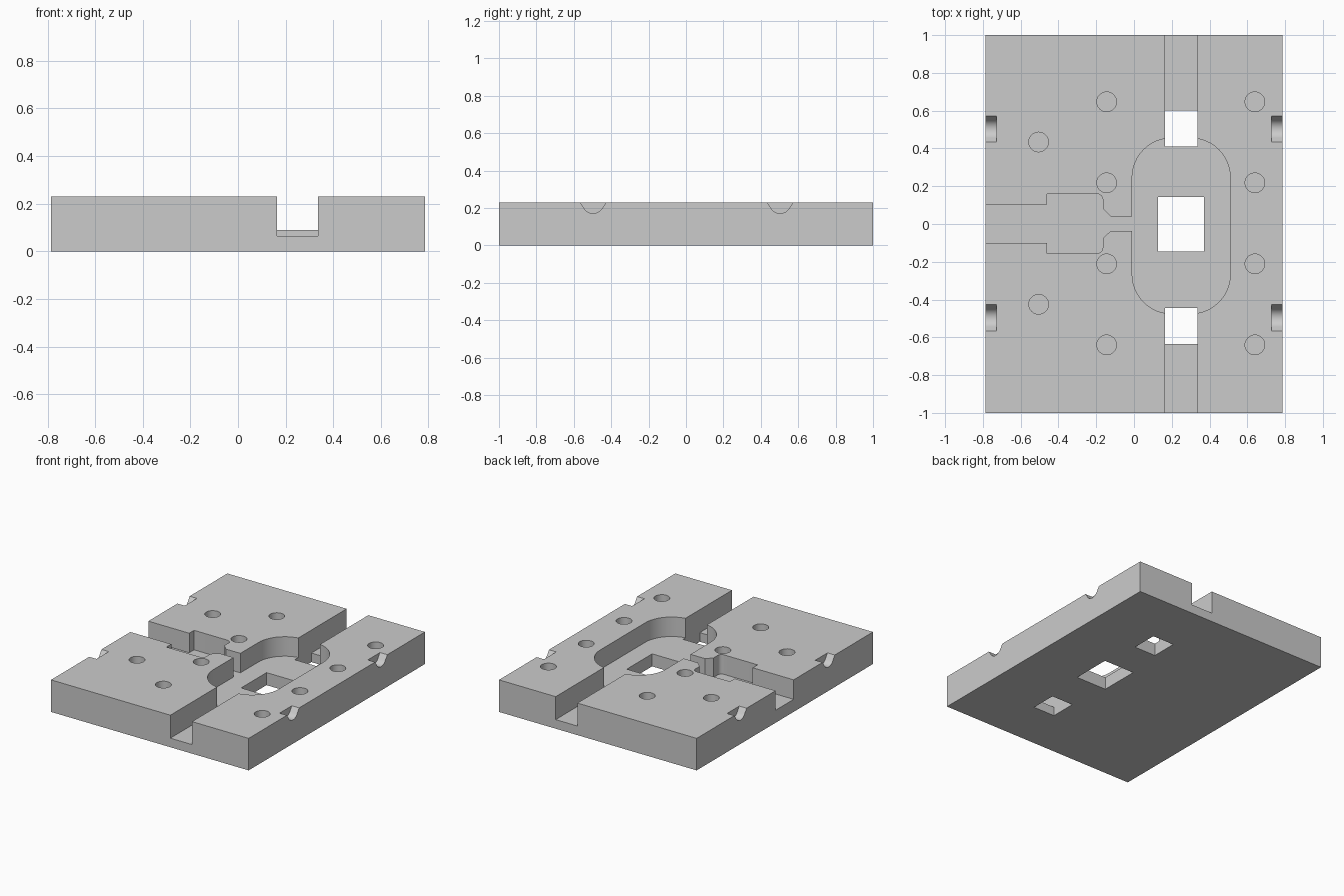
import bpy
import bmesh
from math import pi, sin, cos, radians

if "Cube" in bpy.data.objects:
    bpy.data.objects.remove(bpy.data.objects["Cube"], do_unlink=True)

HALF_X, HALF_Y, TOP = 0.785, 1.0, 0.23
POCKET_Z, CHANNEL_Z, ABOVE = 0.09, 0.065, 0.4

grey = bpy.data.materials.new("plain_grey")
grey.use_nodes = True
grey.diffuse_color = (0.6, 0.6, 0.6, 1)
grey.node_tree.nodes["Principled BSDF"].inputs["Base Color"].default_value = (0.6, 0.6, 0.6, 1)


def prism(name, outline, low, high, axis="z"):
    """Extrude a closed outline along z, or a (y, z) outline along x."""
    def place(u, v, w):
        return (u, v, w) if axis == "z" else (w, u, v)
    bm = bmesh.new()
    bottom = [bm.verts.new(place(u, v, low)) for u, v in outline]
    top = [bm.verts.new(place(u, v, high)) for u, v in outline]
    bm.faces.new(bottom)
    bm.faces.new(top)
    for i in range(len(outline)):
        j = (i + 1) % len(outline)
        bm.faces.new((bottom[i], bottom[j], top[j], top[i]))
    bmesh.ops.recalc_face_normals(bm, faces=bm.faces)
    mesh = bpy.data.meshes.new(name)
    bm.to_mesh(mesh)
    bm.free()
    mesh.materials.append(grey)
    obj = bpy.data.objects.new(name, mesh)
    bpy.context.collection.objects.link(obj)
    return obj


def rect(x0, x1, y0, y1):
    return [(x0, y0), (x1, y0), (x1, y1), (x0, y1)]


def arc(cx, cy, r, start, end, steps):
    angles = [radians(start + (end - start) * i / steps) for i in range(steps + 1)]
    return [(cx + r * cos(a), cy + r * sin(a)) for a in angles]


def circle(cx, cy, r, count=32):
    return [(cx + r * cos(2 * pi * i / count), cy + r * sin(2 * pi * i / count))
            for i in range(count)]


def rounded_rect(x0, x1, y0, y1, r):
    return (arc(x1 - r, y1 - r, r, 0, 90, 12) + arc(x0 + r, y1 - r, r, 90, 180, 12)
            + arc(x0 + r, y0 + r, r, 180, 270, 12) + arc(x1 - r, y0 + r, r, 270, 360, 12))


plate = prism("base_plate", rect(-HALF_X, HALF_X, -HALF_Y, HALF_Y), 0, TOP)
cutters = []


def cut(name, outline, low, high=ABOVE, axis="z"):
    obj = prism(name, outline, low, high, axis)
    obj.hide_render = True
    cutters.append(obj)


# Central pocket with its square window
cut("pocket_cutter", rounded_rect(-0.01, 0.51, -0.475, 0.455, 0.21), POCKET_Z)
cut("window_cutter", rect(0.127, 0.371, -0.146, 0.142), -0.1)

# End channels, each with a through slot beside the pocket
cut("back_channel_cutter", rect(0.163, 0.335, 0.5, 1.1), CHANNEL_Z)
cut("front_channel_cutter", rect(0.163, 0.335, -1.1, -0.54), CHANNEL_Z)
cut("back_slot_cutter", rect(0.163, 0.335, 0.41, 0.6), -0.1)
cut("front_slot_cutter", rect(0.163, 0.335, -0.635, -0.445), -0.1)

# Side inlet: wide slot, chamber with rounded corners, funnel into the pocket
half = ([(-0.9, 0.102), (-0.46, 0.102), (-0.46, 0.157)]
        + arc(-0.195, 0.127, 0.03, 90, 0, 6)
        + [(-0.165, 0.079), (-0.124, 0.039), (0.08, 0.039)])
inlet = half + [(x, -y) for x, y in reversed(half)]
cut("inlet_cutter", [(x, y + 0.002) for x, y in inlet], POCKET_Z)

# Blind pin holes
for x in (-0.145, 0.64):
    for y in (0.647, 0.218, -0.211, -0.64):
        cut("pin_hole_cutter", circle(x, y, 0.052), POCKET_Z)
for y in (0.434, -0.425):
    cut("pin_hole_cutter", circle(-0.505, y, 0.052), POCKET_Z)

# Rounded finger notches in the long edges
for y in (0.503, -0.497):
    scoop = ([(y - 0.083, TOP + 0.02)] + arc(y, TOP - 0.003, 0.056, 214, 326, 14)
             + [(y + 0.083, TOP + 0.02)])
    cut("notch_cutter", scoop, 0.727, 0.9, "x")
    cut("notch_cutter", scoop, -0.9, -0.727, "x")

# Apply every cut, then drop the cutters
for c in cutters:
    mod = plate.modifiers.new(c.name, "BOOLEAN")
    mod.operation = "DIFFERENCE"
    mod.solver = "EXACT"
    mod.object = c
bpy.context.view_layer.update()
graph = bpy.context.evaluated_depsgraph_get()
result = bpy.data.meshes.new_from_object(plate.evaluated_get(graph))
plate.modifiers.clear()
plate.data = result
for c in cutters:
    bpy.data.objects.remove(c, do_unlink=True)
plate.data.materials.clear()
plate.data.materials.append(grey)
for face in plate.data.polygons:
    face.material_index = 0

# Smooth the curved walls and keep the edges crisp
bpy.ops.object.select_all(action="DESELECT")
plate.select_set(True)
bpy.context.view_layer.objects.active = plate
bpy.ops.object.shade_smooth_by_angle(angle=radians(25))
